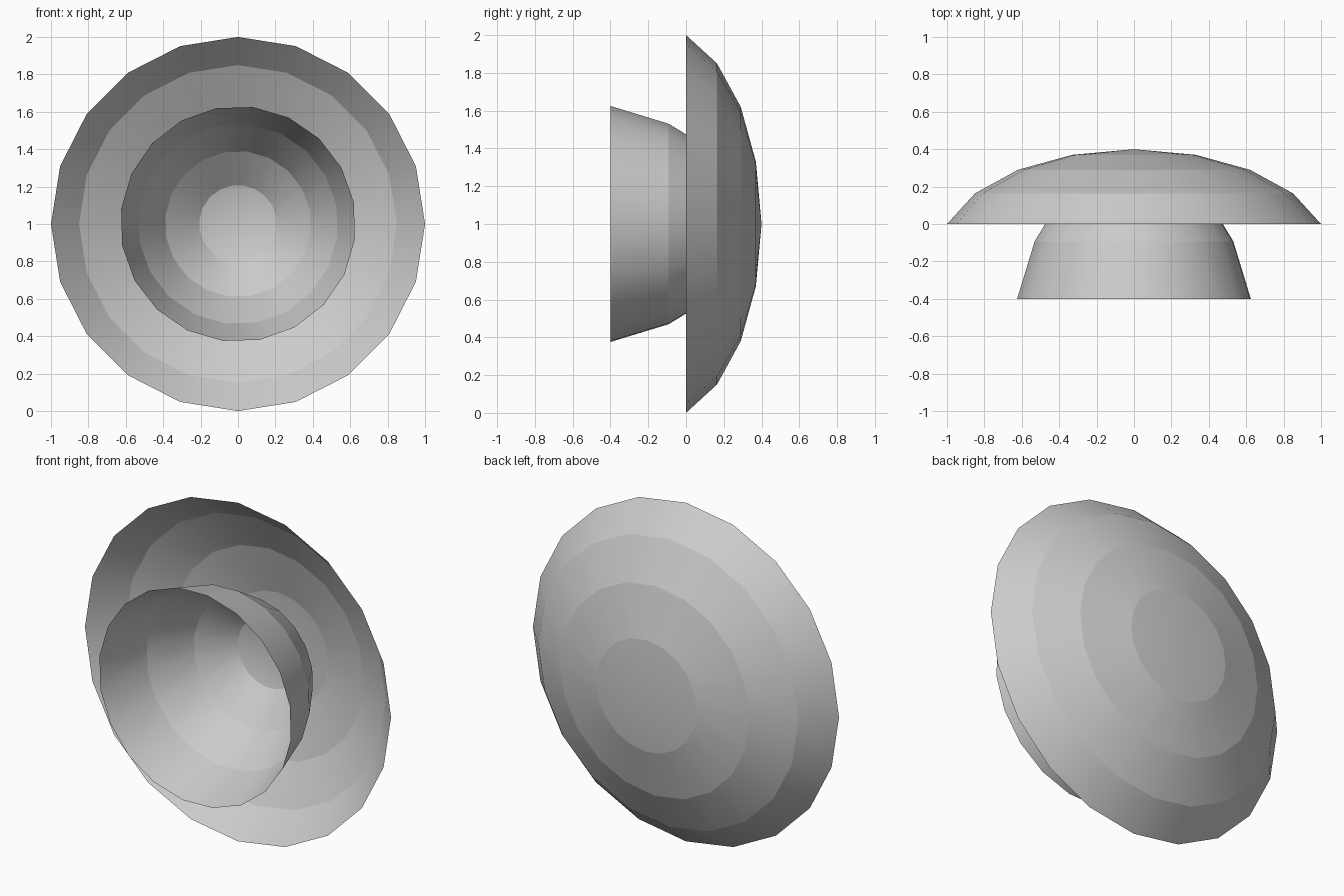
import bpy, bmesh, math

if "Cube" in bpy.data.objects:
    bpy.data.objects.remove(bpy.data.objects["Cube"])

SIDES = 20
# shared bowl profile: (radius, depth) as fractions, rim to apex
PROFILE = [(1.0, 0.0), (0.85, 0.41), (0.62, 0.725), (0.33, 0.925)]


def bowl(name, radius, rim_y, depth, twist=0.0):
    """Thin open bowl around the y axis, mouth facing the front."""
    bm = bmesh.new()
    rings = []
    for r, d in PROFILE:
        ring = []
        for i in range(SIDES):
            a = twist + 2 * math.pi * i / SIDES
            ring.append(bm.verts.new((radius * r * math.sin(a),
                                      rim_y + depth * d,
                                      1 + radius * r * math.cos(a))))
        rings.append(ring)
    apex = bm.verts.new((0, rim_y + depth, 1))
    for i in range(SIDES):
        j = (i + 1) % SIDES
        for a, b in zip(rings, rings[1:]):
            bm.faces.new((a[i], a[j], b[j], b[i]))
        bm.faces.new((rings[-1][i], rings[-1][j], apex))
    bmesh.ops.recalc_face_normals(bm, faces=bm.faces)
    # smooth around the axis, crisp between the bands
    for f in bm.faces:
        f.smooth = True
    for ring in rings:
        for i in range(SIDES):
            bm.edges.get((ring[i], ring[(i + 1) % SIDES])).smooth = False
    mesh = bpy.data.meshes.new(name)
    bm.to_mesh(mesh)
    bm.free()
    ob = bpy.data.objects.new(name, mesh)
    bpy.context.collection.objects.link(ob)
    return ob


# wide shallow dish behind
bowl("outer_dish", 1.0, 0.0, 0.4)
# deeper, smaller cup set in its middle, slightly turned
bowl("inner_cup", 0.63, -0.4, 0.75, math.radians(7.4))
